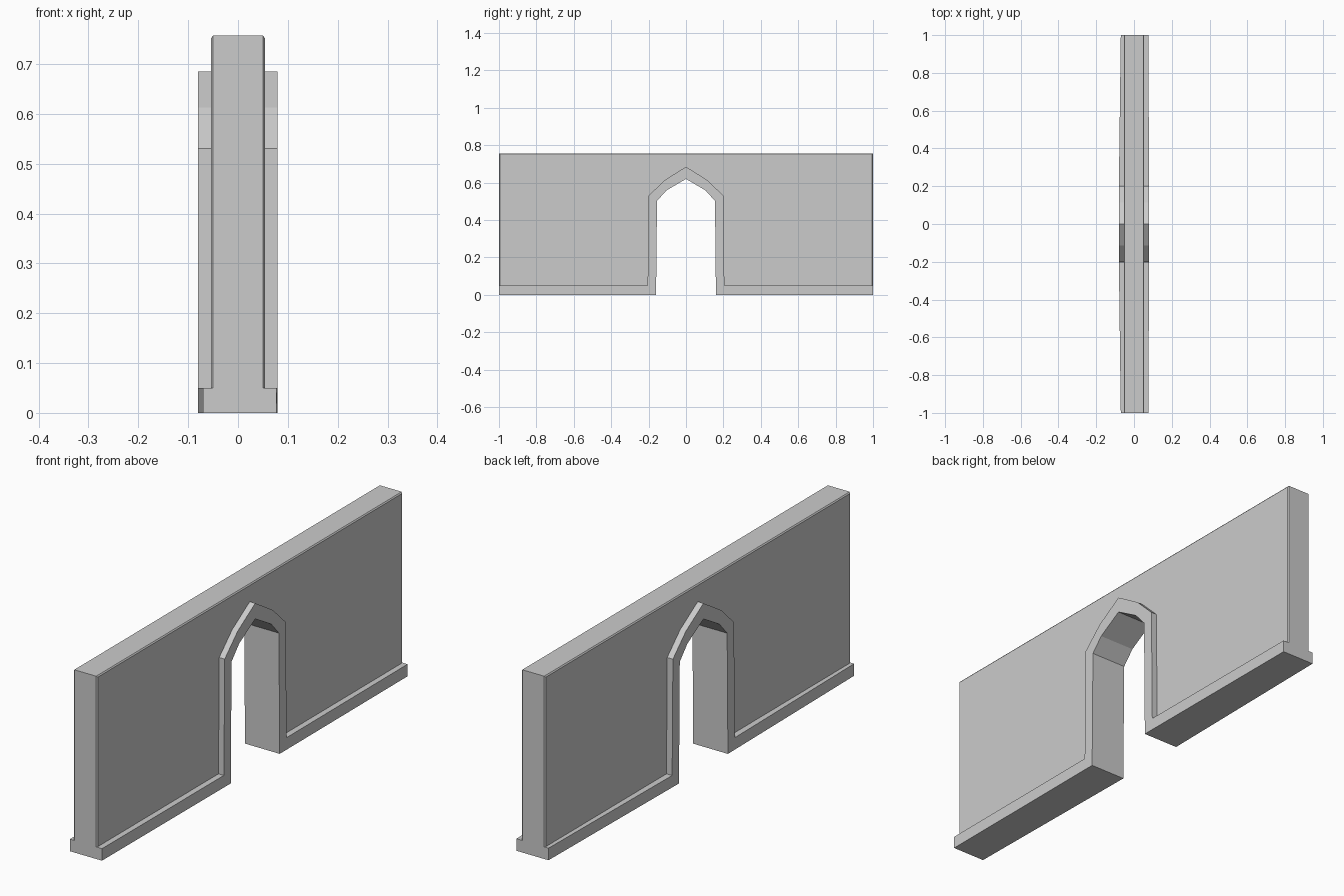
import bpy

if "Cube" in bpy.data.objects:
    bpy.data.objects.remove(bpy.data.objects["Cube"])

H, EDGE, FACE, C = 0.757, 0.05, 0.054, 0.005   # wall height, half widths, chamfer


def both(pts):
    """Complete a left-hand (y, z) path with its mirror image across y = 0."""
    return pts + [(-y, z) for y, z in reversed(pts) if y != 0]


def loft(sections, caps=False):
    """Quads joining consecutive open sections; returns vertices and faces."""
    n = len(sections[0])
    verts = [p for s in sections for p in s]
    faces = [(i * n + j, (i + 1) * n + j, (i + 1) * n + j + 1, i * n + j + 1)
             for i in range(len(sections) - 1) for j in range(n - 1)]
    if caps:
        last = (len(sections) - 1) * n
        faces += [tuple(range(n)), tuple(range(last + n - 1, last - 1, -1))]
    return verts, faces


def make(name, verts, faces):
    mesh = bpy.data.meshes.new(name)
    mesh.from_pydata(verts, [], faces)
    mesh.update()
    obj = bpy.data.objects.new(name, mesh)
    bpy.context.collection.objects.link(obj)
    return obj


# Outer and inner outlines of the skirting and pointed arch trim
outer = both([(-1, .05), (-.205, .05), (-.2, .53), (-.115, .613), (0, .685)])
inner = both([(-1, 0), (-.16, 0), (-.155, .502), (-.105, .558), (0, .62)])

# Arch trim and skirting: U-shaped section, slightly thinner at the wall ends
sections = []
for (yo, zo), (yi, zi) in zip(outer, inner):
    at_end = abs(yo) == 1
    left, right = (-.07, .077) if at_end else (-.08, .079)
    sections.append([(-EDGE, yo, zo), (left, yo, zo), (left, yi, zi),
                     (right, yi, zi), (right, yo, zo), (EDGE, yo, zo)])
make("arch_trim", *loft(sections, caps=True))

# Wall rim: ends and top with a small chamfer toward each face
sections = []
for y, z in both([(-1, .05), (-1, H)]):
    yf = y * (1 - C)
    zf = z - C if z == H else z
    sections.append([(FACE, yf, zf), (EDGE, y, z), (-EDGE, y, z), (-FACE, yf, zf)])
make("wall_rim", *loft(sections))

# Wall panels on both sides, following the arch outline
e = 1 - C
outline = [(-e, .05)] + outer[1:-1] + [(e, .05), (e, H - C), (-e, H - C)]
n = len(outline)
for name, x in (("wall_panel_right", FACE), ("wall_panel_left", -FACE)):
    ring = range(n) if x > 0 else range(n - 1, -1, -1)
    make(name, [(x, y, z) for y, z in outline], [tuple(ring)])
